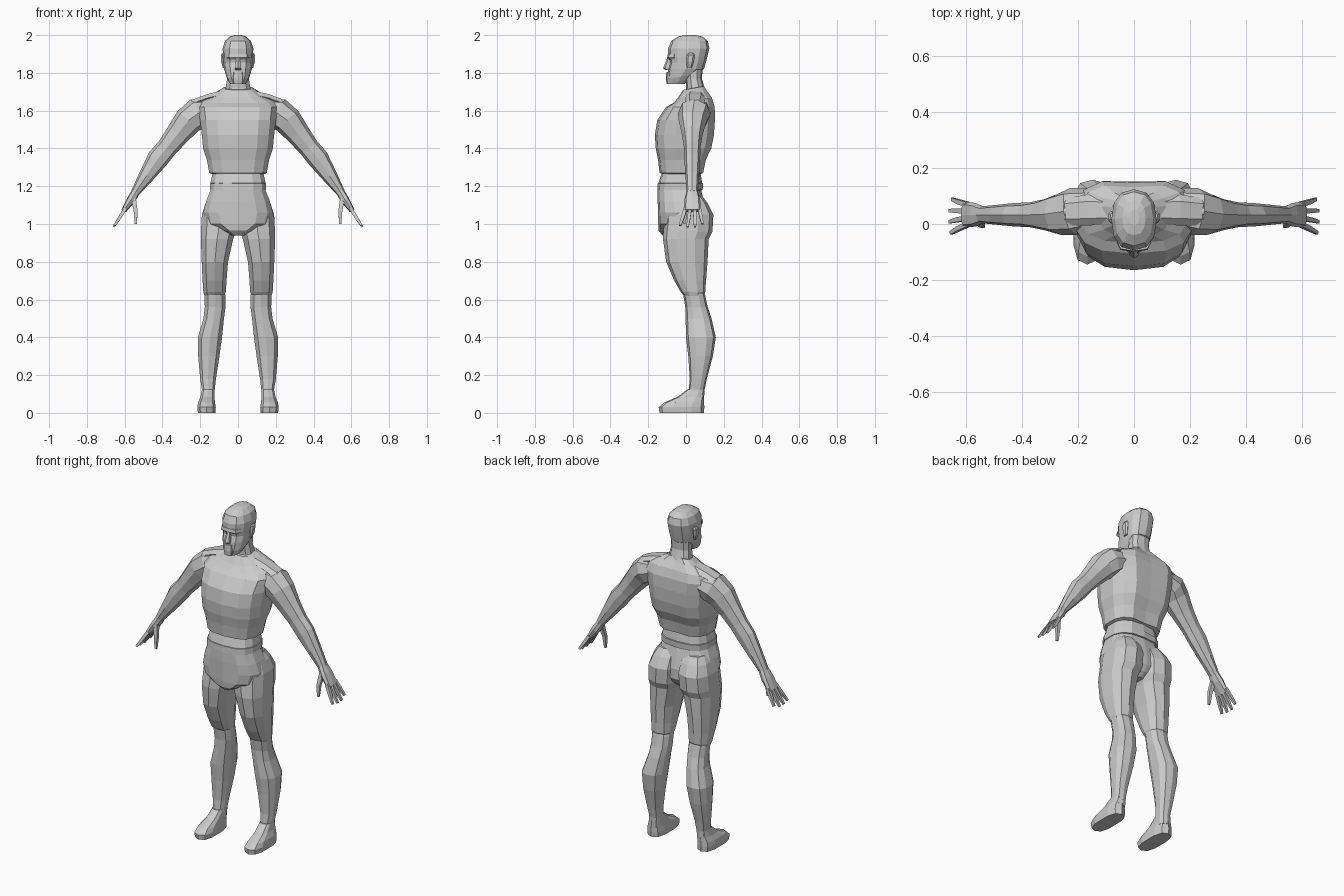
import bpy, bmesh, math
from mathutils import Vector

skin = bpy.data.materials.new("light_grey")
skin.diffuse_color = (0.6, 0.6, 0.6, 1)


def skin_rings(name, rings, mirror=False):
    """Join rings of points into a closed, flat shaded body part."""
    bm = bmesh.new()
    vs = [[bm.verts.new(p) for p in ring] for ring in rings]
    n = len(rings[0])
    for a, b in zip(vs, vs[1:]):
        for i in range(n):
            j = (i + 1) % n
            bm.faces.new((a[i], a[j], b[j], b[i]))
    bm.faces.new(vs[0][::-1])
    bm.faces.new(vs[-1])
    bmesh.ops.recalc_face_normals(bm, faces=bm.faces)
    me = bpy.data.meshes.new(name)
    bm.to_mesh(me)
    bm.free()
    me.materials.append(skin)
    ob = bpy.data.objects.new(name, me)
    bpy.context.collection.objects.link(ob)
    if mirror:
        ob.modifiers.new("Mirror", 'MIRROR').use_clip = False
    return ob


def oval(i, n, power):
    a = -math.pi / 2 + 2 * math.pi * i / n
    c, s = math.cos(a), math.sin(a)
    return (math.copysign(abs(c) ** power, c) if abs(c) > 1e-6 else 0,
            math.copysign(abs(s) ** power, s) if abs(s) > 1e-6 else 0)


def stack(name, rows, n=10, power=0.8, mirror=False, spine=0):
    """Rows are (z, x min, x max, y front, y back, optional front-to-back tilt)."""
    rings = []
    for z, x0, x1, y0, y1, *tilt in rows:
        ring = []
        for i in range(n):
            c, s = oval(i, n, power)
            y = (y0 + y1) / 2 + s * (y1 - y0) / 2
            if i == n // 2:
                y -= spine
            ring.append(((x0 + x1) / 2 + c * (x1 - x0) / 2, y,
                         z + (tilt[0] * s if tilt else 0)))
        rings.append(ring)
    return skin_rings(name, rings, mirror)


def sym(rows):
    return [(z, -w, w, *rest) for z, w, *rest in rows]


def limb(name, rows, n=8, power=0.85):
    """Rows are (x, y, z, half thickness, half depth) along a bent path."""
    pts = [Vector(r[:3]) for r in rows]
    rings = []
    for k, r in enumerate(rows):
        t = (pts[min(k + 1, len(pts) - 1)] - pts[max(k - 1, 0)]).normalized()
        side = Vector((0, 1, 0))
        side = (side - t * side.dot(t)).normalized()
        up = side.cross(t)
        ring = []
        for i in range(n):
            c, s = oval(i + 0.5 if n == 4 else i, n, power)
            ring.append(pts[k] + up * c * r[3] + side * s * r[4])
        rings.append(ring)
    return skin_rings(name, rings, True)


# Upper body with chest, back groove and sloping shoulders
stack("torso", sym([
    (1.265, .14, -.125, .085), (1.27, .155, -.14, .10), (1.34, .168, -.148, .115),
    (1.40, .188, -.16, .145), (1.47, .195, -.165, .16), (1.55, .205, -.152, .165),
    (1.62, .215, -.105, .162), (1.655, .195, -.068, .145, .015),
    (1.685, .13, -.045, .118, .02), (1.72, .078, -.015, .10, .01)]),
    n=14, power=0.75, spine=0.014)

# Waist and hips, narrowing to the groin
stack("waist", sym([
    (1.28, .135, -.125, .075), (1.22, .148, -.145, .085), (1.18, .148, -.15, .08),
    (1.12, .172, -.15, .095), (1.06, .188, -.148, .11), (1.0, .17, -.147, .11),
    (.965, .09, -.145, .09), (.94, .035, -.125, .06)]), n=14, power=0.75)
stack("waistband", sym([
    (1.175, .13, -.12, .07), (1.18, .152, -.152, .088),
    (1.215, .152, -.15, .09), (1.22, .13, -.12, .07)]), n=14, power=0.75)

# Thighs including the seat
stack("thigh", [
    (1.15, .03, .15, -.08, .085), (1.11, .006, .175, -.09, .115),
    (1.05, .004, .195, -.11, .145), (.96, .008, .20, -.12, .14),
    (.92, .022, .20, -.122, .12), (.80, .05, .195, -.105, .114),
    (.70, .058, .19, -.062, .106), (.64, .062, .186, -.028, .102),
    (.62, .07, .18, -.01, .09)], mirror=True)

# Knees, calves and ankles
stack("lower_leg", [
    (.67, .075, .175, -.02, .09), (.62, .064, .18, -.014, .102),
    (.56, .064, .178, -.004, .115), (.50, .072, .185, -.002, .135),
    (.40, .082, .215, .0, .158), (.30, .096, .213, .012, .142),
    (.18, .115, .202, .02, .11), (.12, .122, .192, .014, .098),
    (.06, .125, .195, .0, .095)], mirror=True)

# Feet with low toes
stack("foot", [
    (0, .118, .214, -.14, .095), (.03, .116, .217, -.145, .097),
    (.055, .12, .213, -.115, .096), (.085, .124, .20, -.045, .096),
    (.125, .124, .192, .008, .097)], power=0.7, mirror=True)

# Arms from shoulder cap to wrist
limb("arm", [
    (.155, .055, 1.60, .06, .075), (.215, .045, 1.585, .082, .085),
    (.265, .035, 1.545, .076, .074), (.32, .033, 1.475, .064, .055),
    (.375, .033, 1.405, .055, .044), (.425, .033, 1.345, .057, .042),
    (.485, .033, 1.255, .041, .036), (.545, .033, 1.165, .023, .030)])
# Shoulder straps between neck and arm
limb("shoulder_ridge", [
    (.08, .05, 1.685, .025, .05), (.16, .05, 1.668, .022, .055),
    (.235, .045, 1.64, .022, .05), (.26, .04, 1.60, .02, .04)], n=6)

# Hands with four fanned fingers and a thumb
limb("palm", [
    (.535, .033, 1.18, .022, .028), (.565, .033, 1.13, .023, .042),
    (.605, .033, 1.07, .014, .046)], n=8, power=0.7)
for k in range(4):
    y = -.002 + k * .024
    tip = -.032 + k * .04
    reach = (.93, 1, 1, .85)[k]
    limb("finger_%d" % (k + 1), [
        (.595, y, 1.085, .012, .012),
        (.595 + .034 * reach, (y + tip) / 2, 1.085 - .055 * reach, .012, .011),
        (.595 + .063 * reach, tip, 1.085 - .10 * reach, .007, .008)], n=4)
limb("thumb", [
    (.553, .012, 1.135, .017, .016), (.542, -.002, 1.07, .014, .013),
    (.541, -.008, 1.0, .008, .008)], n=4)

# Neck and head
stack("neck", sym([
    (1.66, .085, -.01, .11), (1.72, .068, .0, .098),
    (1.77, .06, -.002, .084), (1.84, .06, -.005, .09)]))
stack("head", sym([
    (1.742, .042, -.095, -.005), (1.78, .062, -.098, .045, .01),
    (1.82, .073, -.096, .095), (1.855, .077, -.086, .105),
    (1.885, .08, -.094, .113), (1.93, .081, -.094, .124),
    (1.97, .068, -.078, .115), (1.993, .042, -.04, .085),
    (2.0, .018, -.005, .05)]), n=12, power=0.85)

# Face: nose, brow, chin beard and ears
stack("nose", sym([
    (1.815, .016, -.108, -.07), (1.825, .019, -.122, -.07),
    (1.885, .009, -.097, -.07)]), n=6)
stack("brow", sym([
    (1.872, .055, -.09, -.03), (1.882, .062, -.1, -.03),
    (1.9, .06, -.096, -.03)]), n=8, power=0.7)
stack("chin_beard", sym([
    (1.74, .026, -.103, -.05), (1.77, .032, -.106, -.05),
    (1.805, .026, -.104, -.05)]), n=8, power=0.7)
stack("ear", [
    (1.825, .068, .08, .005, .03), (1.86, .07, .091, .002, .042),
    (1.895, .07, .092, .004, .046), (1.905, .07, .085, .012, .04)],
    n=6, mirror=True)
